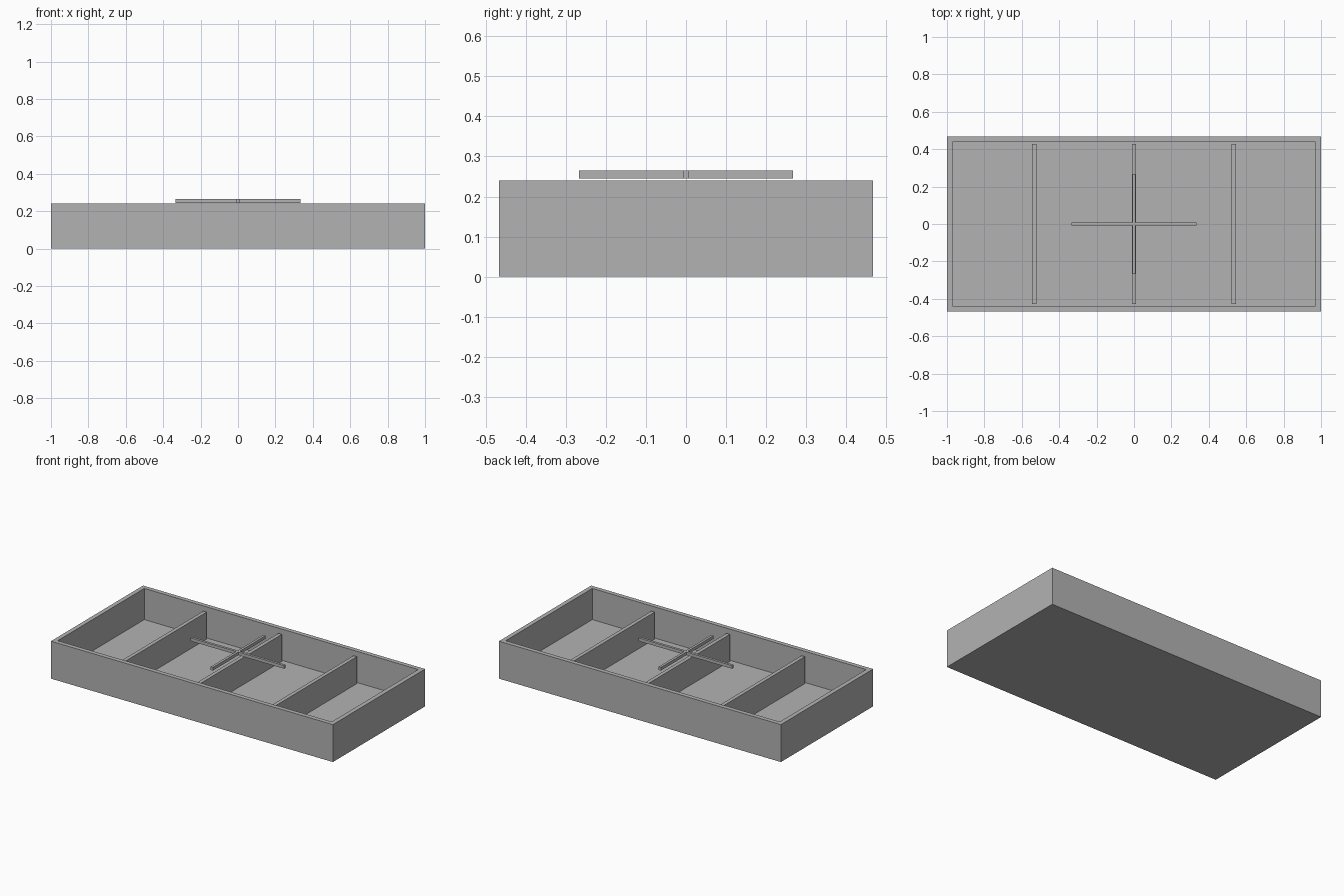
import bpy
import bmesh

LENGTH, DEPTH, HEIGHT = 2.0, 0.934, 0.24
WALL, FLOOR = 0.04, 0.04
DIVIDER_TOP = 0.213

cube = bpy.data.objects.get("Cube")
if cube:
    bpy.data.objects.remove(cube, do_unlink=True)

grey = bpy.data.materials.new("plain grey")
grey.use_nodes = True
colour = (0.45, 0.45, 0.45, 1)
grey.diffuse_color = colour
grey.node_tree.nodes["Principled BSDF"].inputs["Base Color"].default_value = colour


def finish(name, bm):
    bmesh.ops.recalc_face_normals(bm, faces=bm.faces)
    mesh = bpy.data.meshes.new(name)
    bm.to_mesh(mesh)
    bm.free()
    mesh.materials.append(grey)
    obj = bpy.data.objects.new(name, mesh)
    bpy.context.collection.objects.link(obj)
    return obj


def box(bm, size, centre):
    verts = bmesh.ops.create_cube(bm, size=1)["verts"]
    bmesh.ops.scale(bm, vec=size, verts=verts)
    bmesh.ops.translate(bm, vec=centre, verts=verts)
    return verts


# Open tray: the top face is inset for the rim, then sunk to the floor
bm = bmesh.new()
box(bm, (LENGTH, DEPTH, HEIGHT), (0, 0, HEIGHT / 2))
top = max(bm.faces, key=lambda f: f.calc_center_median().z)
bmesh.ops.inset_region(bm, faces=[top], thickness=WALL)
extruded = bmesh.ops.extrude_face_region(bm, geom=[top])["geom"]
bmesh.ops.translate(bm, vec=(0, 0, FLOOR - HEIGHT),
                    verts=[g for g in extruded if isinstance(g, bmesh.types.BMVert)])
if top.is_valid:
    bmesh.ops.delete(bm, geom=[top], context='FACES_ONLY')
finish("tray", bm)

# Three upright dividers, a little lower than the rim
for name, x in (("right", -0.533), ("middle", 0), ("left", 0.533)):
    bm = bmesh.new()
    box(bm, (0.024, DEPTH - 2 * WALL, DIVIDER_TOP - FLOOR),
        (x, 0, (DIVIDER_TOP + FLOOR) / 2))
    finish(name + "_divider", bm)

# Thin cross above the tray: a plus outline extruded upwards
half, arm_x, arm_y = 0.008, 0.333, 0.267
bm = bmesh.new()
outline = []
for sx, sy in ((1, 1), (-1, 1), (-1, -1), (1, -1)):
    corner = [(arm_x * sx, half * sy), (half * sx, half * sy), (half * sx, arm_y * sy)]
    outline += corner if sx == sy else corner[::-1]
face = bm.faces.new([bm.verts.new((x, y, 0.2445)) for x, y in outline])
extruded = bmesh.ops.extrude_face_region(bm, geom=[face])["geom"]
bmesh.ops.translate(bm, vec=(0, 0, 0.02),
                    verts=[g for g in extruded if isinstance(g, bmesh.types.BMVert)])
if not any(len(f.verts) == 12 and f.calc_center_median().z < 0.25 for f in bm.faces):
    bm.faces.new([v for v in face.verts])
finish("cross", bm)
